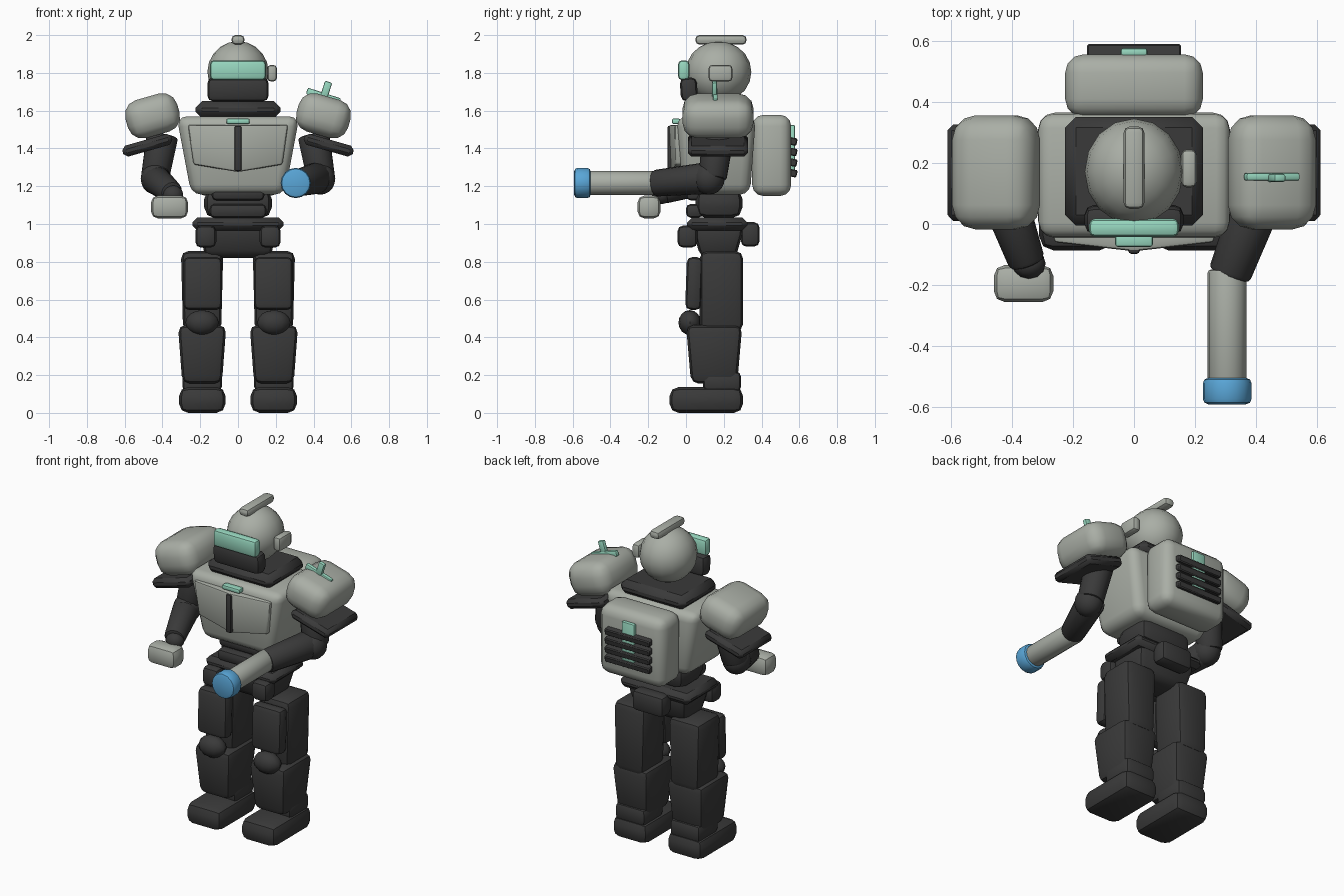
import bpy, bmesh, math
from mathutils import Vector, Matrix

if "Cube" in bpy.data.objects:
    bpy.data.objects.remove(bpy.data.objects["Cube"])


def material(name, r, g, b):
    m = bpy.data.materials.new(name)
    m.diffuse_color = (r, g, b, 1)
    m.use_nodes = True
    m.node_tree.nodes["Principled BSDF"].inputs["Base Color"].default_value = m.diffuse_color
    return m


LIGHT = material("light_grey", 0.40, 0.425, 0.38)
DARK = material("charcoal", 0.042, 0.042, 0.042)
TEAL = material("mint", 0.31, 0.68, 0.52)
BLUE = material("blue", 0.10, 0.38, 0.68)


def finish(bm, name, mat, matrix=Matrix(), angle=40):
    bmesh.ops.recalc_face_normals(bm, faces=bm.faces)
    me = bpy.data.meshes.new(name)
    bm.to_mesh(me)
    bm.free()
    me.transform(matrix)
    me.materials.append(mat)
    ob = bpy.data.objects.new(name, me)
    bpy.context.collection.objects.link(ob)
    bpy.ops.object.select_all(action='DESELECT')
    ob.select_set(True)
    bpy.context.view_layer.objects.active = ob
    bpy.ops.object.shade_smooth_by_angle(angle=math.radians(angle))
    return ob


def box(name, mat, x, y, z, bevel=0.02, seg=2, tilt_x=0, tilt_y=0, bottom=(1, 1)):
    """Bevelled box from (min, max) ranges; bottom scales the lower face."""
    size = Vector((x[1] - x[0], y[1] - y[0], z[1] - z[0]))
    mid = Vector((x[0] + x[1], y[0] + y[1], z[0] + z[1])) / 2
    bm = bmesh.new()
    bmesh.ops.create_cube(bm, size=1)
    for v in bm.verts:
        k = bottom if v.co.z < 0 else (1, 1)
        v.co = (v.co.x * size.x * k[0], v.co.y * size.y * k[1], v.co.z * size.z)
    bmesh.ops.bevel(bm, geom=bm.edges[:], offset=bevel, segments=seg, profile=0.5,
                    affect='EDGES', clamp_overlap=True)
    rot = Matrix.Rotation(math.radians(tilt_y), 4, 'Y') @ Matrix.Rotation(math.radians(tilt_x), 4, 'X')
    return finish(bm, name, mat, Matrix.Translation(mid) @ rot)


def ball(name, mat, c, r, u=16, v=10):
    bm = bmesh.new()
    bmesh.ops.create_uvsphere(bm, u_segments=u, v_segments=v, radius=1)
    return finish(bm, name, mat, Matrix.Translation(c) @ Matrix.Diagonal((*r, 1)))


def rod(name, mat, a, b, r1, r2, bevel=0.015, sides=16):
    a, b = Vector(a), Vector(b)
    bm = bmesh.new()
    bmesh.ops.create_cone(bm, cap_ends=True, segments=sides, radius1=r1, radius2=r2,
                          depth=(b - a).length)
    rims = [e for e in bm.edges if any(len(f.verts) > 4 for f in e.link_faces)]
    bmesh.ops.bevel(bm, geom=rims, offset=bevel, segments=2, profile=0.5, affect='EDGES')
    rot = (b - a).to_track_quat('Z', 'Y').to_matrix().to_4x4()
    return finish(bm, name, mat, Matrix.Translation((a + b) / 2) @ rot)


def span(s, a, b):
    return tuple(sorted((s * a, s * b)))


# Head, crest, visor, face guard, single ear pod
ball("head", LIGHT, (0, 0.172, 1.805), (0.162, 0.174, 0.163))
box("head_crest", LIGHT, (-0.034, 0.034), (0.05, 0.32), (1.95, 2.0), 0.02)
box("visor", TEAL, (-0.148, 0.148), (-0.042, 0.018), (1.762, 1.866), 0.02)
box("face_guard", DARK, (-0.162, 0.162), (-0.03, 0.06), (1.65, 1.775), 0.03, 2, tilt_x=4)
box("ear_pod", LIGHT, (0.155, 0.206), (0.12, 0.245), (1.755, 1.842), 0.018)

# Torso
box("collar", DARK, (-0.226, 0.226), (-0.005, 0.352), (1.56, 1.65), 0.035, 1)
box("chest", LIGHT, (-0.325, 0.325), (-0.05, 0.37), (1.155, 1.57), 0.055, 3, bottom=(0.76, 0.85))

# Chest plate: a shield outline with a ridge in the middle
bm = bmesh.new()
outline = [(-0.265, 1.525, -0.06), (0, 1.525, -0.09), (0.265, 1.525, -0.06),
           (0.235, 1.315, -0.055), (0, 1.275, -0.08), (-0.235, 1.315, -0.055)]
front = [bm.verts.new((px, py, pz)) for px, pz, py in outline]
back = [bm.verts.new((px, 0.0, pz)) for px, pz, py in outline]
bm.faces.new((front[0], front[1], front[4], front[5]))
bm.faces.new((front[1], front[2], front[3], front[4]))
bm.faces.new(back)
for i in range(6):
    j = (i + 1) % 6
    bm.faces.new((front[i], front[j], back[j], back[i]))
bmesh.ops.recalc_face_normals(bm, faces=bm.faces)
bmesh.ops.bevel(bm, geom=bm.edges[:], offset=0.012, segments=2, profile=0.5, affect='EDGES')
finish(bm, "chest_plate", LIGHT)
box("chest_seam", DARK, (-0.019, 0.019), (-0.098, -0.05), (1.28, 1.52), 0.01)
box("chest_light", TEAL, (-0.062, 0.062), (-0.075, -0.03), (1.53, 1.558), 0.009)

# Backpack with slats and status strip
box("backpack", LIGHT, (-0.226, 0.226), (0.35, 0.557), (1.148, 1.578), 0.06, 3)
for i in range(4):
    z = 1.437 - i * 0.056
    box("backpack_slat", DARK, (-0.155, 0.155), (0.545, 0.588), (z - 0.02, z + 0.02), 0.006, 1, tilt_x=-12)
box("backpack_strip", TEAL, (-0.044, 0.044), (0.55, 0.577), (1.27, 1.525), 0.008)

# Waist and pelvis
box("waist", DARK, (-0.18, 0.18), (0.05, 0.30), (1.03, 1.19), 0.06, 2)
for z, w in ((1.033, 0.15), (1.125, 0.14)):
    box("belly_plate", DARK, (-w, w), (0.0, 0.09), (z, z + 0.073), 0.025, 2)
box("belt", DARK, (-0.242, 0.242), (0.005, 0.325), (0.965, 1.035), 0.028, 1)
box("pelvis", DARK, (-0.205, 0.205), (0.03, 0.31), (0.82, 0.985), 0.04, 2, bottom=(0.85, 0.66))
box("rear_hip_pad", DARK, (-0.11, 0.11), (0.29, 0.39), (0.88, 1.01), 0.03)

for s, side in ((-1, "left"), (1, "right")):
    # Shoulders and upper arms
    box(side + "_shoulder", LIGHT, span(s, 0.31, 0.595), (-0.018, 0.357), (1.468, 1.677), 0.08, 3,
        tilt_y=s * 16)
    box(side + "_shoulder_band", DARK, span(s, 0.345, 0.615), (0.01, 0.327), (1.387, 1.447), 0.02, 1,
        tilt_y=s * 16)
    rod(side + "_upper_arm", DARK, (s * 0.40, 0.17, 1.47), (s * 0.44, 0.14, 1.24), 0.085, 0.075)
    ball(side + "_elbow", DARK, (s * 0.435, 0.12, 1.24), (0.08, 0.085, 0.085))
    # Hips and legs
    box(side + "_hip_pad", DARK, span(s, 0.115, 0.226), (-0.045, 0.06), (0.875, 0.992), 0.03)
    box(side + "_thigh", DARK, span(s, 0.078, 0.302), (0.072, 0.302), (0.43, 0.857), 0.04, 2,
        bottom=(0.9, 1))
    box(side + "_thigh_plate", DARK, span(s, 0.085, 0.29), (0.0, 0.085), (0.545, 0.825), 0.03, 2,
        tilt_x=-2)
    ball(side + "_knee", DARK, (s * 0.19, 0.02, 0.478), (0.088, 0.06, 0.066), 12, 8)
    box(side + "_shin", DARK, span(s, 0.062, 0.318), (0.0, 0.298), (0.155, 0.465), 0.04, 2,
        bottom=(0.82, 0.82))
    box(side + "_ankle", DARK, span(s, 0.085, 0.295), (0.09, 0.292), (0.11, 0.22), 0.03)
    box(side + "_foot", DARK, span(s, 0.066, 0.312), (-0.087, 0.302), (0.0, 0.137), 0.048, 2)

# Shoulder emblem: a tilted bar with a short upright
box("emblem_bar", TEAL, (0.36, 0.545), (0.142, 0.168), (1.658, 1.694), 0.008, tilt_y=18)
box("emblem_upright", TEAL, (0.447, 0.487), (0.138, 0.165), (1.67, 1.755), 0.008, tilt_y=18)

# Left forearm and fist
rod("left_forearm", DARK, (-0.435, 0.11, 1.235), (-0.35, -0.13, 1.165), 0.078, 0.06)
ball("left_wrist", DARK, (-0.345, -0.13, 1.155), (0.055, 0.05, 0.05), 12, 8)
box("left_fist", LIGHT, (-0.46, -0.265), (-0.256, -0.135), (1.03, 1.15), 0.035)

# Right forearm with barrel and tip
rod("right_forearm", DARK, (0.425, 0.13, 1.245), (0.312, -0.17, 1.215), 0.085, 0.07)
rod("barrel", LIGHT, (0.306, -0.15, 1.217), (0.306, -0.52, 1.217), 0.064, 0.064, 0.01)
rod("barrel_tip", BLUE, (0.306, -0.505, 1.217), (0.306, -0.592, 1.217), 0.08, 0.08, 0.018)
